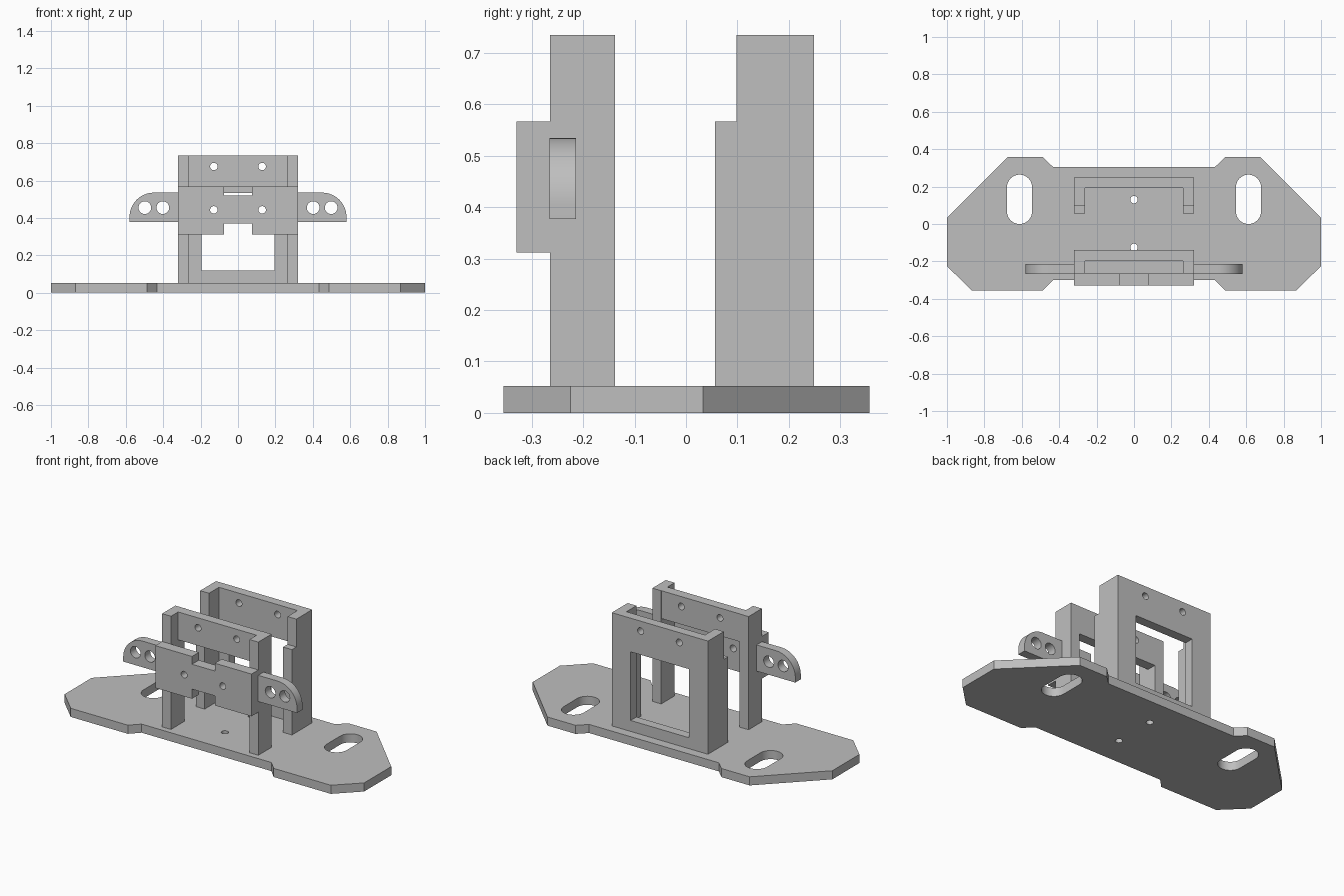
import bpy, bmesh
from math import sin, cos, pi, radians
from mathutils import Vector

cube = bpy.data.objects.get("Cube")
if cube:
    bpy.data.objects.remove(cube, do_unlink=True)

grey = bpy.data.materials.new("plain_grey")
grey.use_nodes = True
grey.diffuse_color = (0.52, 0.52, 0.52, 1)
grey.node_tree.nodes["Principled BSDF"].inputs["Base Color"].default_value = grey.diffuse_color

# How profile coordinates (u, v) and depth w map to space, by extrusion axis
AXES = {
    "X": lambda u, v, w: (w, u, v),
    "Y": lambda u, v, w: (u, w, v),
    "Z": lambda u, v, w: (u, v, w),
}


def arc(cx, cy, r, start, end, steps):
    angles = [start + (end - start) * i / steps for i in range(steps + 1)]
    return [(cx + r * cos(a), cy + r * sin(a)) for a in angles]


def circle(cx, cy, r):
    return arc(cx, cy, r, 0, 2 * pi, 32)[:-1]


def rect(u0, u1, v0, v1):
    return [(u0, v0), (u1, v0), (u1, v1), (u0, v1)]


def slot(cx, v0, v1, r):
    return arc(cx, v1 - r, r, 0, pi, 16) + arc(cx, v0 + r, r, pi, 2 * pi, 16)


def flip(points):
    return [(-u, v) for u, v in reversed(points)]


def extrude(name, axis, lo, hi, outline, holes=()):
    """Extrude a filled outline with holes from lo to hi along an axis."""
    curve = bpy.data.curves.new(name + "_profile", "CURVE")
    curve.dimensions = "2D"
    curve.fill_mode = "BOTH"
    curve.extrude = (hi - lo) / 2
    for loop in [outline, *holes]:
        spline = curve.splines.new("POLY")
        spline.points.add(len(loop) - 1)
        for point, (u, v) in zip(spline.points, loop):
            point.co = (u, v, 0, 1)
        spline.use_cyclic_u = True
    obj = bpy.data.objects.new(name, curve)
    bpy.context.collection.objects.link(obj)
    bpy.ops.object.select_all(action="DESELECT")
    obj.select_set(True)
    bpy.context.view_layer.objects.active = obj
    bpy.ops.object.convert(target="MESH")
    obj = bpy.context.view_layer.objects.active

    # Stand the profile up along its axis and weld the caps to the sides
    bm = bmesh.new()
    bm.from_mesh(obj.data)
    for vert in bm.verts:
        u, v, w = vert.co
        vert.co = Vector(AXES[axis](u, v, w + (lo + hi) / 2))
    bmesh.ops.remove_doubles(bm, verts=bm.verts, dist=0.0001)
    bmesh.ops.recalc_face_normals(bm, faces=bm.faces)
    bm.to_mesh(obj.data)
    bm.free()
    obj.data.materials.clear()
    obj.data.materials.append(grey)
    bpy.ops.object.shade_smooth_by_angle(angle=radians(30))
    return obj


BASE, STEP, TOP = 0.052, 0.567, 0.735   # main heights
OUT, INN = 0.321, 0.262                 # outer and inner faces of the legs
screws = [circle(s * 0.129, 0.675, 0.02) for s in (-1, 1)]

# Base plate with notched long edges, two slots and two small holes
half = [(0.433, -0.3), (0.487, -0.355), (0.868, -0.355), (1, -0.225),
        (1, 0.033), (0.675, 0.357), (0.487, 0.357), (0.433, 0.305)]
slots = [slot(s * 0.612, 0, 0.264, 0.067) for s in (-1, 1)]
pins = [circle(0, y, 0.02) for y in (-0.125, 0.13)]
extrude("base_plate", "Z", 0, BASE, half + flip(half), slots + pins)

# Rear frame: windowed wall with stepped side legs
extrude("rear_wall", "Y", 0.193, 0.249, rect(-OUT, OUT, BASE, TOP),
        [rect(-0.195, 0.195, 0.118, 0.532)] + screws)
rear_leg = [(0.056, BASE), (0.193, BASE), (0.193, TOP),
            (0.098, TOP), (0.098, STEP), (0.056, STEP)]

# Ear: flat bottom, rounded outer top corner, two holes
ear = [(OUT, 0.377), (0.58, 0.377)] + arc(0.45, 0.405, 0.13, 0, pi / 2, 20) + [(OUT, 0.535)]
ear_holes = [circle(x, 0.455, 0.034) for x in (0.402, 0.498)]

# Legs and ears on both sides
for side, s in (("left", 1), ("right", -1)):
    lo, hi = sorted((s * INN, s * OUT))
    extrude("rear_leg_" + side, "X", lo, hi, rear_leg)
    extrude("front_leg_" + side, "X", lo, hi, rect(-0.265, -0.138, BASE, TOP))
    turn = flip if s < 0 else list
    extrude("ear_" + side, "Y", -0.266, -0.214, turn(ear), [turn(h) for h in ear_holes])

# Front frame: top rail between the legs
extrude("front_rail", "Y", -0.197, -0.139, rect(-INN, INN, STEP, TOP), screws)

# Front clamp plate, notched at the top and bottom
right_edge = [(0.076, 0.37), (0.076, 0.312), (OUT, 0.312),
              (OUT, STEP), (0.076, STEP), (0.076, 0.52)]
extrude("clamp_plate", "Y", -0.33, -0.265, right_edge + flip(right_edge),
        [circle(s * 0.129, 0.443, 0.02) for s in (-1, 1)])
